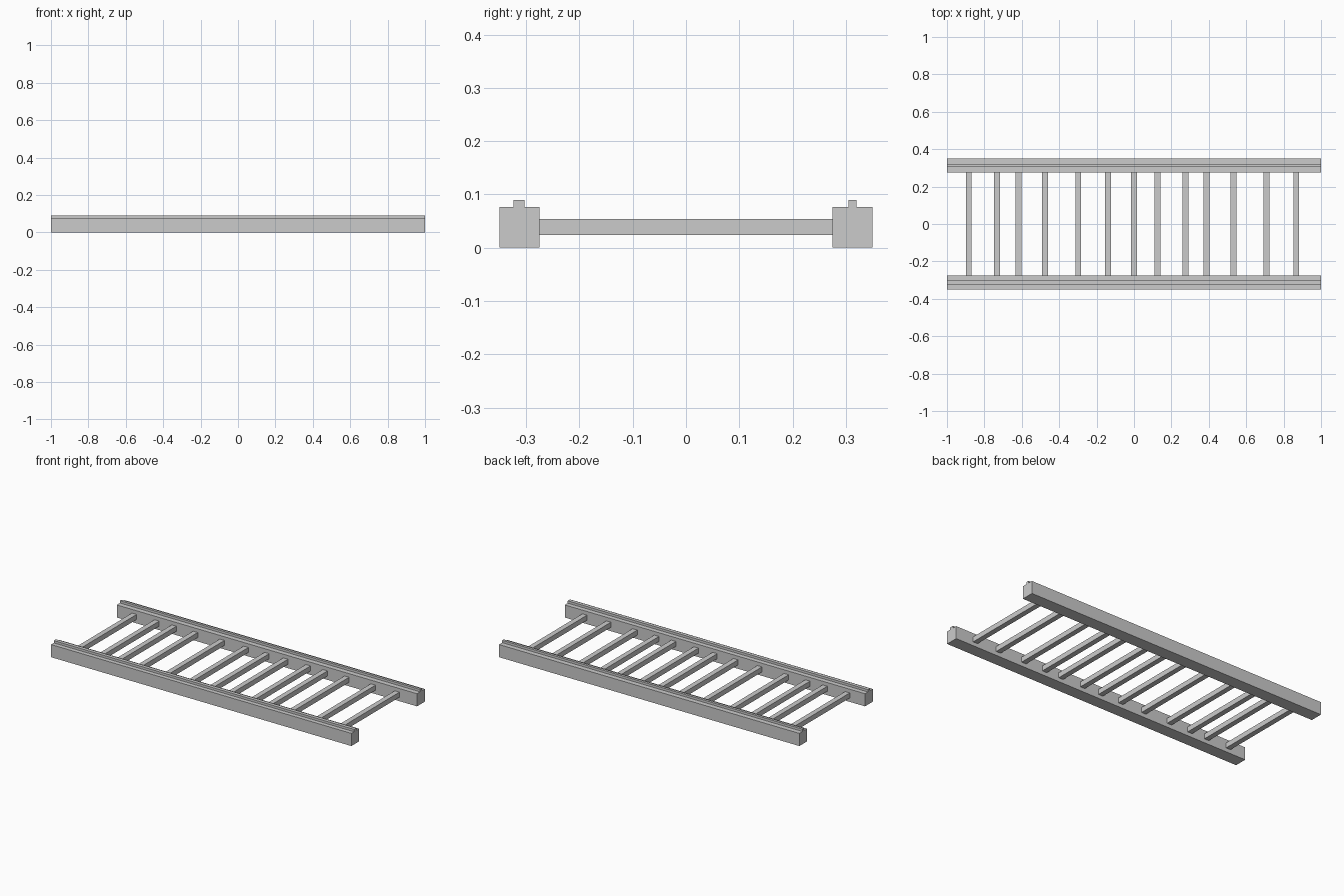
import bpy, bmesh

if "Cube" in bpy.data.objects:
    bpy.data.objects.remove(bpy.data.objects["Cube"])


def box(name, x0, x1, y0, y1, z0, z1):
    bm = bmesh.new()
    bmesh.ops.create_cube(bm, size=1)
    for v in bm.verts:
        v.co = ((v.co.x + 0.5) * (x1 - x0), (v.co.y + 0.5) * (y1 - y0), (v.co.z + 0.5) * (z1 - z0))
        v.co.x += x0
        v.co.y += y0
        v.co.z += z0
    return finish(name, bm)


def finish(name, bm):
    bmesh.ops.recalc_face_normals(bm, faces=bm.faces)
    mesh = bpy.data.meshes.new(name)
    bm.to_mesh(mesh)
    bm.free()
    obj = bpy.data.objects.new(name, mesh)
    bpy.context.collection.objects.link(obj)
    return obj


def rail(name, y0, y1, r0, r1, top=0.076, ridge=0.09):
    # Stepped profile swept along x
    profile = [(y0, 0), (y1, 0), (y1, top), (r1, top), (r1, ridge),
               (r0, ridge), (r0, top), (y0, top)]
    bm = bmesh.new()
    face = bm.faces.new([bm.verts.new((-1, y, z)) for y, z in profile])
    ext = bmesh.ops.extrude_face_region(bm, geom=[face], use_keep_orig=True)
    for g in ext["geom"]:
        if isinstance(g, bmesh.types.BMVert):
            g.co.x = 1
    return finish(name, bm)


# Long side rails with a raised ridge on top
rail("front_rail", -0.35, -0.275, -0.324, -0.303)
rail("back_rail", 0.275, 0.35, 0.305, 0.32)

# Unevenly spaced square rungs
rungs = [-0.883, -0.733, -0.618, -0.476, -0.298, -0.139, 0.0,
         0.125, 0.275, 0.388, 0.532, 0.708, 0.867]
for i, x in enumerate(rungs):
    box(f"rung_{i + 1}", x - 0.0155, x + 0.0155, -0.276, 0.276, 0.0235, 0.054)
